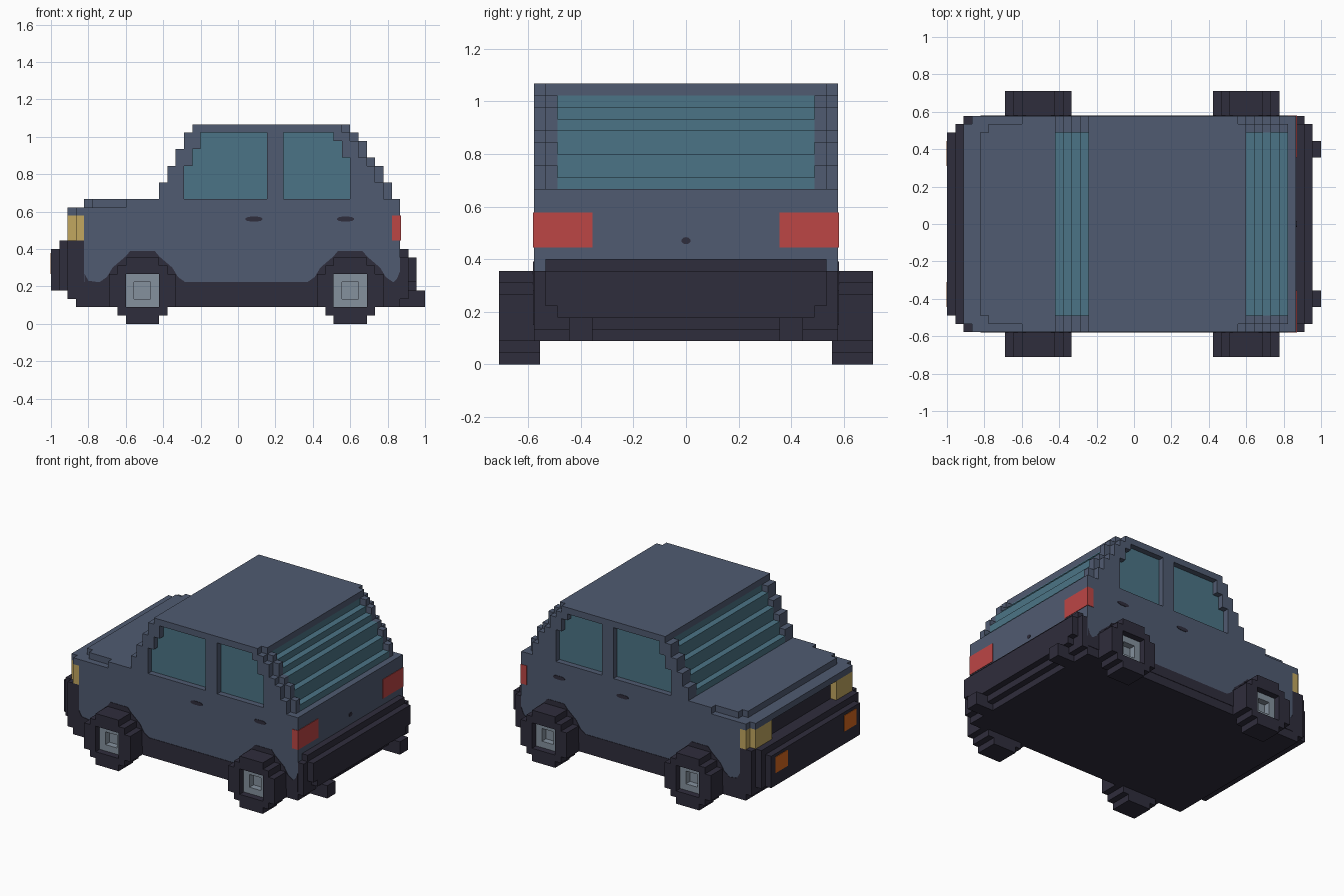
import bpy, bmesh, math
from mathutils import Vector

cube = bpy.data.objects.get("Cube")
if cube:
    bpy.data.objects.remove(cube, do_unlink=True)

V = 2 / 45  # size of one block


def material(name, r, g, b):
    lin = [((c / 255 + 0.055) / 1.055) ** 2.4 for c in (r, g, b)] + [1]
    m = bpy.data.materials.new(name)
    m.use_nodes = True
    m.diffuse_color = lin
    m.node_tree.nodes["Principled BSDF"].inputs["Base Color"].default_value = lin
    return m


BLUE = material("slate blue paint", 80, 91, 113)
DARK = material("dark trim", 47, 45, 60)
GLASS = material("teal glass", 75, 116, 134)
RED = material("red lamp", 188, 70, 69)
YELLOW = material("yellow lamp", 194, 167, 96)
ORANGE = material("orange lamp", 215, 104, 30)
GREY = material("grey hub", 133, 145, 158)


def finish(name, mat, bm):
    bmesh.ops.recalc_face_normals(bm, faces=bm.faces)
    me = bpy.data.meshes.new(name)
    bm.to_mesh(me)
    bm.free()
    me.materials.append(mat)
    ob = bpy.data.objects.new(name, me)
    bpy.context.collection.objects.link(ob)
    return ob


def blocks(name, mat, boxes):
    """Boxes in block units (x0, x1, y0, y1, z0, z1); those off centre are mirrored in y."""
    bm = bmesh.new()
    for x0, x1, y0, y1, z0, z1 in boxes:
        spans = [(y0, y1)] if y0 == -y1 else [(y0, y1), (-y1, -y0)]
        for a, b in spans:
            vs = bmesh.ops.create_cube(bm, size=1)["verts"]
            size = Vector((x1 - x0, b - a, z1 - z0))
            mid = Vector((x0 + x1 - 45, a + b, z0 + z1)) / 2
            for v in vs:
                v.co = (v.co * size + mid) * V
    return finish(name, mat, bm)


def wide(x0, x1, half, z0, z1):
    return (x0, x1, -half, half, z0, z1)


def side_plates(name, mat, outline, y=13 * V, thick=0.005):
    """Thin plates of an (x, z) outline on both flanks."""
    bm = bmesh.new()
    for s in (1, -1):
        f = bm.faces.new([bm.verts.new((x, s * (y - 0.002), z)) for x, z in outline])
        ext = bmesh.ops.extrude_face_region(bm, geom=[f])["geom"]
        for v in ext:
            if isinstance(v, bmesh.types.BMVert):
                v.co.y += s * thick
    return finish(name, mat, bm)


# Lower body and bonnet
blocks("body", BLUE, [
    wide(4, 42, 13, 5, 14),
    wide(2, 4, 12, 13, 14), wide(3, 4, 13, 13, 14),
    wide(4, 9, 11, 14, 15), wide(5, 9, 12, 14, 15), wide(9, 42, 13, 14, 15)])
blocks("underbody", DARK, [wide(3, 42, 13, 2, 5)])

# Cabin: z0, z1, front edge, rear edge, front window start, rear window end
ROWS = [(15, 17, 13, 41, 16, 36), (17, 19, 14, 40, 16, 36), (19, 20, 15, 39, 17, 36),
        (20, 21, 15, 38, 17, 35), (21, 22, 16, 38, 18, 35), (22, 23, 16, 37, 18, 34)]
pillars, panes = [], []
for z0, z1, front, rear, w1, w2 in ROWS:
    pillars += [(front, rear, 11, 12, z0, z1), (front, w1, 12, 13, z0, z1),
                (26, 28, 12, 13, z0, z1), (w2, rear - 1, 12, 13, z0, z1)]
    panes += [(w1, 26, 11.9, 12.1, z0, z1), (28, w2, 11.9, 12.1, z0, z1)]
blocks("pillars", BLUE, pillars)
blocks("side_windows", GLASS, panes)
blocks("roof", BLUE, [wide(17, 36, 12, 23, 24), wide(17, 35, 13, 23, 24)])

# Stepped windscreen and rear window
blocks("windscreen_and_rear_window", GLASS, [
    wide(front, rear, 11, z0, z1) for z0, z1, front, rear in
    [(15, 16, 13, 41), (16, 18, 14, 40), (18, 20, 15, 39),
     (20, 21, 16, 38), (21, 22, 16, 37), (22, 23, 17, 36)]])

# Bumpers, grille and exhausts
blocks("front_bumper", DARK, [
    wide(0, 1, 11, 4, 9), wide(1, 2, 12, 4, 10), wide(2, 3, 13, 3, 10), wide(3, 4, 13, 2, 10)])
blocks("grille", DARK, [wide(3, 4, 8, 10, 13)])
blocks("rear_bumper", DARK, [
    wide(42, 43, 13, 3, 8), wide(42, 43, 12, 8, 9),
    wide(43, 44, 12, 5, 8), wide(43, 44, 11, 4, 5)])
blocks("exhausts", DARK, [(42, 45, 8, 10, 2, 4)])

# Lamps
blocks("headlights", YELLOW, [(2, 4, 8, 12, 10, 13), (3, 4, 12, 13, 10, 13)])
blocks("indicators", ORANGE, [(-0.08, 0.1, 7, 10, 6, 8.5)])
blocks("tail_lights", RED, [(41, 42.08, 8, 13.08, 10, 13)])

# Dark sill trim rising over both wheel arches
rise = [(-0.23, 0.222), (-0.19, 0.25), (-0.16, 0.30), (-0.09, 0.36), (-0.065, 0.39)]
arch = rise + [(-x, z) for x, z in reversed(rise)]
sill = [(-0.822, 0.15), (-0.822, 0.27), (-0.80, 0.23)]
sill += [(c + x, z) for c in (-0.511, 0.6) for x, z in arch]
sill += [(0.85, 0.24), (0.866, 0.28), (0.866, 0.15)]
side_plates("sill_trim", DARK, sill)

# Door handles and tailgate lock
for label, cx in (("front", 0.085), ("rear", 0.575)):
    side_plates(label + "_door_handles", DARK, [
        (cx + 0.046 * math.copysign(abs(math.cos(a)) ** 0.6, math.cos(a)), 0.56 + 0.013 * math.sin(a))
        for a in [math.tau * (i + 0.5) / 12 for i in range(12)]])
bm = bmesh.new()
bmesh.ops.create_cone(bm, cap_ends=True, segments=10, radius1=0.017, radius2=0.017, depth=0.008)
for v in bm.verts:
    v.co = Vector((42 * V - 1 + v.co.z, v.co.x, 0.47 + v.co.y * 0.8))
finish("tailgate_lock", DARK, bm)

# Wheels: blocky round tyres with a stepped hollow hub
for label, c in (("front", 11), ("rear", 36)):
    tyre = [(c - 2, c + 2, 12.5, 16, 0, 1), (c - 3, c + 3, 12.5, 16, 1, 2),
            (c - 4, c - 2, 12.5, 16, 2, 6), (c + 2, c + 4, 12.5, 16, 2, 6),
            (c - 3, c + 3, 12.5, 16, 6, 7), (c - 2, c + 2, 12.5, 16, 7, 8)]
    blocks(label + "_tyres", DARK, tyre)
    blocks(label + "_hubs", GREY, [
        (c - 2, c + 2, 12.5, 14, 2, 6),
        (c - 2, c - 1, 14, 15, 2, 6), (c + 1, c + 2, 14, 15, 2, 6),
        (c - 1, c + 1, 14, 15, 2, 3), (c - 1, c + 1, 14, 15, 5, 6)])
